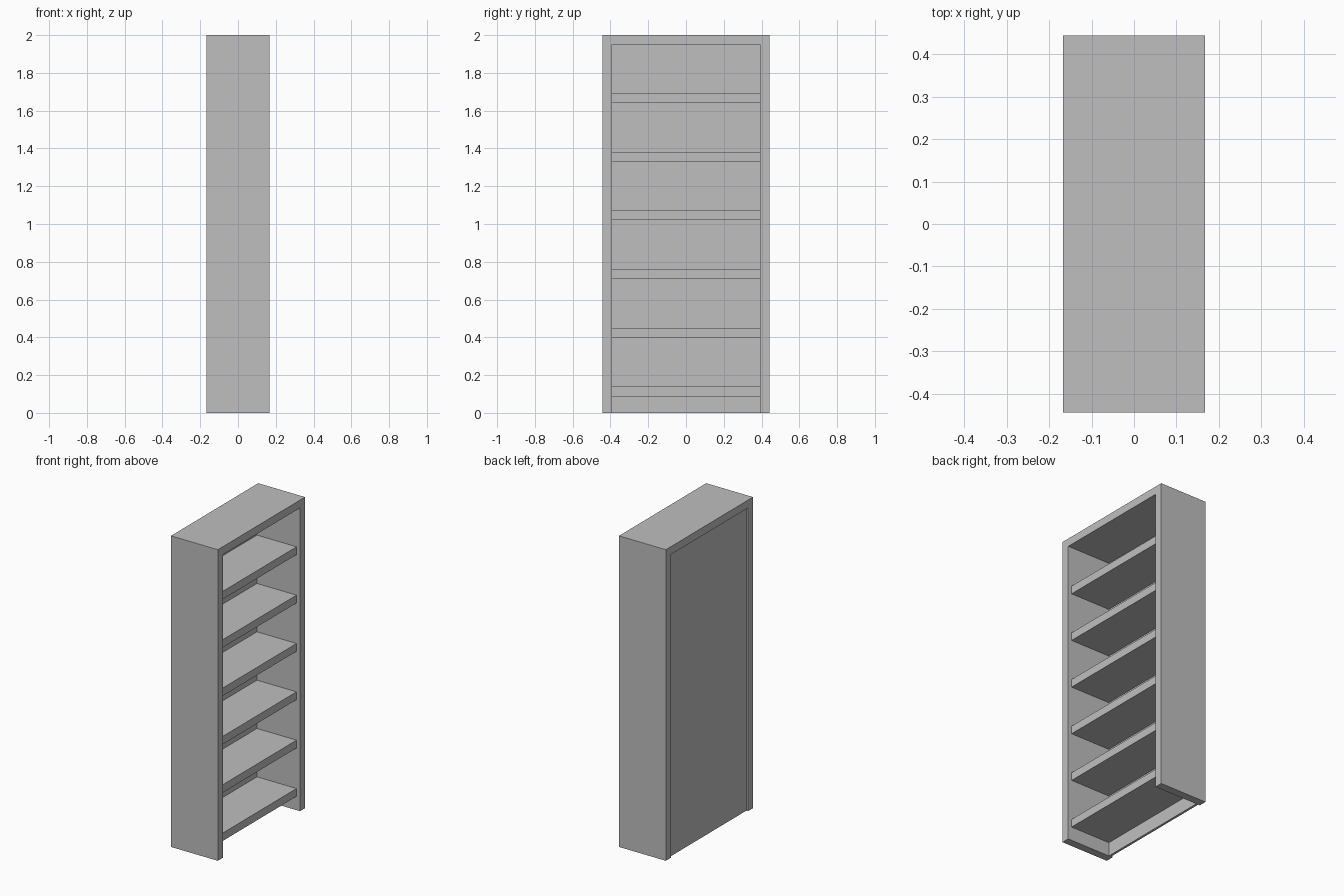
import bpy
import bmesh

if "Cube" in bpy.data.objects:
    bpy.data.objects.remove(bpy.data.objects["Cube"])

# Overall sizes: depth runs along x (open side faces +x), width along y
DEPTH, WIDTH, HEIGHT, BOARD = 0.333, 0.886, 2.0, 0.051
HX, HY = DEPTH / 2, WIDTH / 2
INNER = HY - BOARD
BACK_RECESS, BACK_THICK, SHELF_INSET = 0.012, 0.015, 0.025

grey = bpy.data.materials.new("plain_grey")
grey.diffuse_color = (0.52, 0.52, 0.52, 1.0)
grey.use_nodes = True
grey.node_tree.nodes["Principled BSDF"].inputs["Base Color"].default_value = grey.diffuse_color


def finish(name, bm):
    bmesh.ops.recalc_face_normals(bm, faces=bm.faces)
    mesh = bpy.data.meshes.new(name)
    bm.to_mesh(mesh)
    bm.free()
    mesh.materials.append(grey)
    obj = bpy.data.objects.new(name, mesh)
    bpy.context.collection.objects.link(obj)
    return obj


def extrude_profile(name, points, x0, x1):
    """Extrude a closed (y, z) outline from x0 to x1."""
    bm = bmesh.new()
    face = bm.faces.new([bm.verts.new((x0, y, z)) for y, z in points])
    result = bmesh.ops.extrude_face_region(bm, geom=[face])
    verts = [g for g in result["geom"] if isinstance(g, bmesh.types.BMVert)]
    bmesh.ops.translate(bm, verts=verts, vec=(x1 - x0, 0, 0))
    return finish(name, bm)


def board(name, x0, x1, z0, z1):
    """Flat board spanning the inside width of the frame."""
    return extrude_profile(
        name, [(-INNER, z0), (INNER, z0), (INNER, z1), (-INNER, z1)], x0, x1)


# Outer frame: two sides and the top as one arch
top = HEIGHT - BOARD
extrude_profile("frame", [
    (-HY, 0), (-INNER, 0), (-INNER, top), (INNER, top),
    (INNER, 0), (HY, 0), (HY, HEIGHT), (-HY, HEIGHT)], -HX, HX)

# Back panel, slightly recessed
back_x = -HX + BACK_RECESS
board("back_panel", back_x, back_x + BACK_THICK, 0, top)

# Six evenly spaced shelves, set back from the open side
for i in range(6):
    z = 0.088 + i * 0.3108
    board(f"shelf_{i + 1}", back_x + BACK_THICK, HX - SHELF_INSET, z, z + BOARD)
